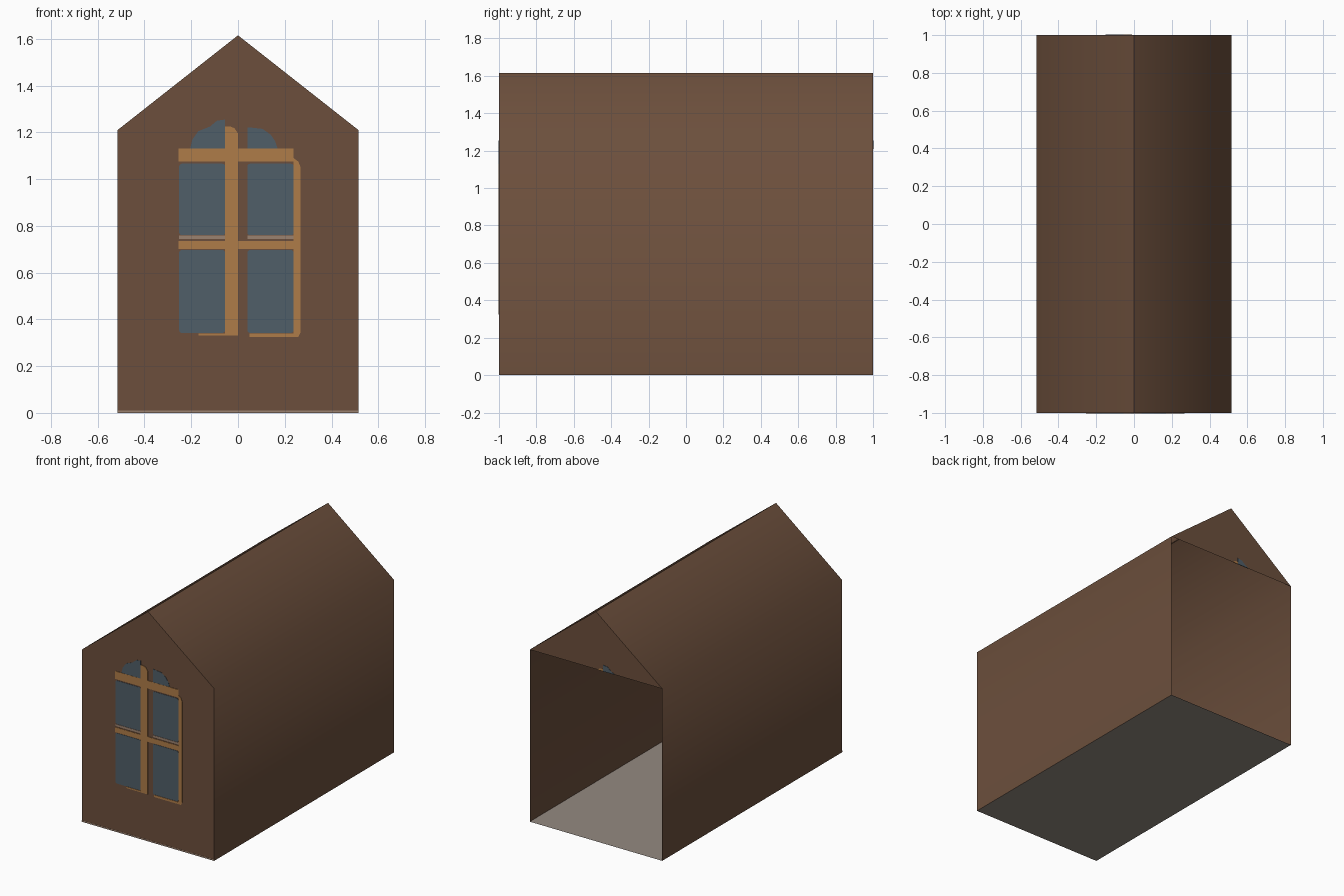
import bpy, bmesh, math

if "Cube" in bpy.data.objects:
    bpy.data.objects.remove(bpy.data.objects["Cube"])

HALF_W, EAVE, RIDGE, HALF_L = 0.515, 1.21, 1.615, 1.0


def material(name, rgb):
    """Flat colour given as sRGB 0-255, stored as linear."""
    m = bpy.data.materials.new(name)
    lin = [((c / 255 + 0.055) / 1.055) ** 2.4 for c in rgb]
    m.diffuse_color = (*lin, 1)
    m.use_nodes = True
    m.node_tree.nodes["Principled BSDF"].inputs["Base Color"].default_value = m.diffuse_color
    return m


BROWN = material("brown_boards", (108, 79, 60))
GLASS = material("blue_grey_glass", (80, 94, 104))
TRIM = material("ochre_trim", (175, 124, 72))
STONE = material("pale_floor", (148, 138, 129))
SILL = material("pale_sill", (155, 130, 112))


def add_mesh(name, verts, faces, mat):
    me = bpy.data.meshes.new(name)
    me.from_pydata(verts, [], faces)
    me.materials.append(mat)
    ob = bpy.data.objects.new(name, me)
    bpy.context.collection.objects.link(ob)
    return ob


def plate(name, outline, mat, thick, y=-HALF_L):
    """Thin plate through a wall, so it shows on both sides."""
    bm = bmesh.new()
    face = bm.faces.new([bm.verts.new((x, y - thick / 2, z)) for x, z in outline])
    out = bmesh.ops.extrude_face_region(bm, geom=[face])["geom"]
    for v in out:
        if isinstance(v, bmesh.types.BMVert):
            v.co.y += thick
    bmesh.ops.recalc_face_normals(bm, faces=bm.faces)
    ob = add_mesh(name, [], [], mat)
    bm.to_mesh(ob.data)
    bm.free()
    return ob


def rect(x0, x1, z0, z1, r=0.0):
    """Rectangle outline, optionally with rounded corners."""
    if r == 0:
        return [(x0, z0), (x1, z0), (x1, z1), (x0, z1)]
    pts = []
    corners = [(x1 - r, z0 + r, -90), (x1 - r, z1 - r, 0),
               (x0 + r, z1 - r, 90), (x0 + r, z0 + r, 180)]
    for cx, cz, start in corners:
        for k in range(4):
            a = math.radians(start + 30 * k)
            pts.append((cx + r * math.cos(a), cz + r * math.sin(a)))
    return pts


# Side walls and roof: one profile swept front to back, soft at the eaves
profile = [(-HALF_W, 0), (-HALF_W, EAVE), (0, RIDGE), (HALF_W, EAVE), (HALF_W, 0)]
n = len(profile)
verts = [(x, y, z) for y in (-HALF_L, HALF_L) for x, z in profile]
shell = add_mesh("walls_and_roof", verts,
                 [(i, i + 1, n + i + 1, n + i) for i in range(n - 1)], BROWN)
bpy.ops.object.select_all(action='DESELECT')
shell.select_set(True)
bpy.context.view_layer.objects.active = shell
bpy.ops.object.shade_smooth_by_angle(angle=math.radians(60))

# Closed front wall, back gable above the open end, floor
add_mesh("front_wall", [(x, -HALF_L, z) for x, z in reversed(profile)],
         [tuple(range(n))], BROWN)
add_mesh("back_gable", [(x, HALF_L, z) for x, z in profile[1:4]], [(0, 1, 2)], BROWN)
add_mesh("floor", [(-HALF_W, -HALF_L, 0), (HALF_W, -HALF_L, 0),
                   (HALF_W, HALF_L, 0), (-HALF_W, HALF_L, 0)], [(0, 1, 2, 3)], STONE)
plate("front_base_strip", rect(-HALF_W, HALF_W, 0, 0.01), SILL, 0.002)

# Window glass: two columns of panes, with pale ledges between
for side, x0, x1 in (("left", -0.252, -0.055), ("right", 0.04, 0.238)):
    plate(f"lower_pane_{side}", rect(x0, x1, 0.342, 0.697, 0.012), GLASS, 0.004)
    plate(f"upper_pane_{side}", rect(x0, x1, 0.76, 1.066, 0.012), GLASS, 0.004)
    plate(f"ledge_{side}", rect(x0, x1, 0.744, 0.758), SILL, 0.004)

# Arched glass at the top
plate("arch_pane_left", [(-0.205, 1.13), (-0.055, 1.13), (-0.055, 1.255), (-0.09, 1.25),
                         (-0.12, 1.225), (-0.17, 1.205), (-0.195, 1.17)], GLASS, 0.004)
plate("arch_pane_right", [(0.04, 1.13), (0.17, 1.13), (0.16, 1.16), (0.14, 1.19),
                          (0.105, 1.215), (0.04, 1.222)], GLASS, 0.004)

# Window frame
plate("mullion", [(-0.055, 0.33), (0, 0.33), (0, 1.195), (-0.015, 1.218),
                  (-0.035, 1.226), (-0.055, 1.226)], TRIM, 0.007)
plate("middle_bar", rect(-0.255, 0.24, 0.7, 0.736), TRIM, 0.006)
plate("top_bar", rect(-0.255, 0.238, 1.075, 1.13), TRIM, 0.006)
plate("right_jamb", [(0.238, 0.325), (0.258, 0.325), (0.268, 0.345), (0.268, 1.05),
                     (0.258, 1.075), (0.238, 1.09)], TRIM, 0.005)
plate("bottom_rail_right", rect(0.05, 0.238, 0.325, 0.34), TRIM, 0.005)
plate("bottom_rail_left", rect(-0.17, -0.055, 0.33, 0.34), TRIM, 0.005)

# Tip of the same window on the back gable
plate("back_glass_tip", [(-0.15, EAVE), (-0.055, EAVE), (-0.055, 1.255), (-0.09, 1.25),
                         (-0.12, 1.225)], GLASS, 0.004, HALF_L)
plate("back_mullion_tip", [(-0.055, EAVE), (-0.01, EAVE), (-0.035, 1.226),
                           (-0.055, 1.226)], TRIM, 0.004, HALF_L)
